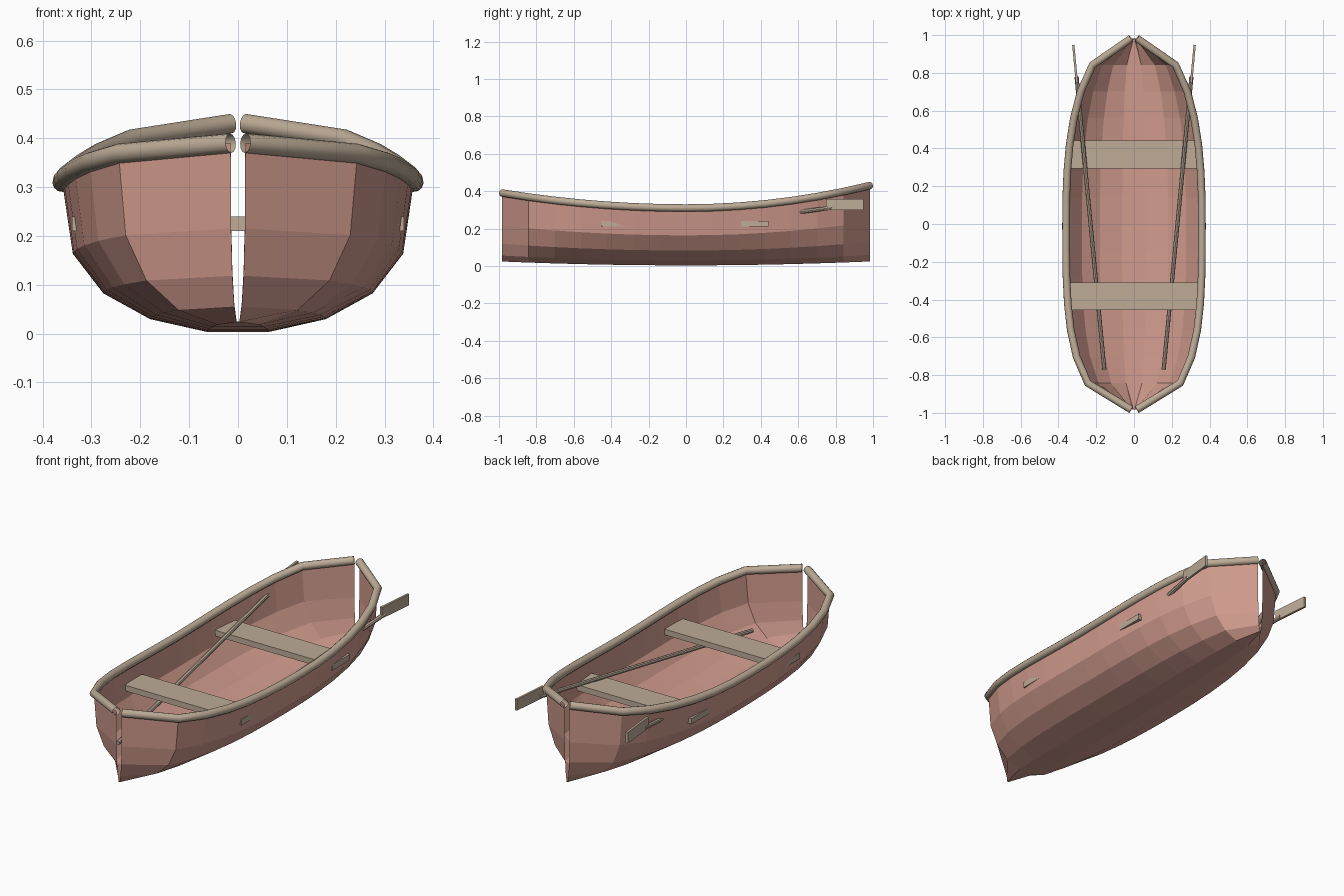
import bpy, bmesh, math
from mathutils import Vector

if "Cube" in bpy.data.objects:
    bpy.data.objects.remove(bpy.data.objects["Cube"])

L = 0.983          # half length of the hull
N = 14             # segments along the hull
M = 9              # segments around each cross-section


def material(name, rgb):
    m = bpy.data.materials.new(name)
    m.diffuse_color = (*rgb, 1)
    m.use_nodes = True
    m.node_tree.nodes["Principled BSDF"].inputs["Base Color"].default_value = m.diffuse_color
    return m


PINK = material("hull_paint", (0.64, 0.33, 0.27))
WOOD = material("pale_wood", (0.51, 0.41, 0.31))


def half_width(t):
    k, p = (2.5, 0.434) if t > 0 else (3.3, 0.42)
    return max(0.015, 0.36 * max(0.0, 1 - abs(t) ** k) ** p)


def sheer(t):
    return 0.31 + (0.12 if t > 0 else 0.08) * t * t


def add_mesh(name, bm, mat):
    me = bpy.data.meshes.new(name)
    bm.to_mesh(me)
    bm.free()
    me.materials.append(mat)
    ob = bpy.data.objects.new(name, me)
    bpy.context.collection.objects.link(ob)
    return ob


def box(name, loc, size, yaw=0):
    bm = bmesh.new()
    bmesh.ops.create_cube(bm, size=1)
    bmesh.ops.scale(bm, vec=size, verts=bm.verts)
    ob = add_mesh(name, bm, WOOD)
    ob.location = loc
    ob.rotation_euler.z = yaw
    return ob


stations = [-1 + 2 * i / N for i in range(N + 1)]

# Hull: open shell lofted through rounded sections, with a slit at each end
bm = bmesh.new()
rings = []
for t in stations:
    w, top, base = half_width(t), sheer(t), 0.02 * t * t
    ring = []
    for j in range(M + 1):
        a = math.pi * (j / M - 0.5)
        z = top - (top - base) * max(0.0, math.cos(a)) ** 0.7
        ring.append(bm.verts.new((w * math.sin(a), t * L, z)))
    rings.append(ring)
for r0, r1 in zip(rings, rings[1:]):
    for j in range(M):
        bm.faces.new((r0[j], r1[j], r1[j + 1], r0[j + 1]))
bmesh.ops.recalc_face_normals(bm, faces=bm.faces)
if sum(f.normal.z for f in bm.faces) > 0:
    bmesh.ops.reverse_faces(bm, faces=bm.faces)
add_mesh("hull", bm, PINK)

# Seats
for name, y in (("front_seat", -0.382), ("rear_seat", 0.368)):
    box(name, (0, y, 0.225), (0.68, 0.147, 0.03))

for side, s in (("left", -1), ("right", 1)):
    # Gunwale rail: open-ended tube along the sheer line
    cu = bpy.data.curves.new(side + "_rail", 'CURVE')
    cu.dimensions = '3D'
    cu.bevel_depth = 0.02
    cu.bevel_resolution = 4
    cu.use_fill_caps = False
    sp = cu.splines.new('POLY')
    sp.points.add(N)
    for p, t in zip(sp.points, stations):
        p.co = (s * half_width(t), t * L, sheer(t), 1)
    cu.materials.append(WOOD)
    bpy.context.collection.objects.link(bpy.data.objects.new(side + "_rail", cu))

    # Oar shaft
    a = Vector((s * 0.157, -0.77, 0.105))
    b = Vector((s * 0.304, 0.78, 0.312))
    d = b - a
    bm = bmesh.new()
    bmesh.ops.create_cone(bm, cap_ends=True, segments=8, radius1=0.011,
                          radius2=0.011, depth=d.length)
    shaft = add_mesh(side + "_oar_shaft", bm, WOOD)
    shaft.location = (a + b) / 2
    shaft.rotation_mode = 'QUATERNION'
    shaft.rotation_quaternion = d.to_track_quat('Z', 'Y')

    # Oar blade
    box(side + "_oar_blade", (s * 0.312, 0.849, 0.329),
        (0.012, 0.2, 0.058), -s * math.atan2(0.147, 1.55))
